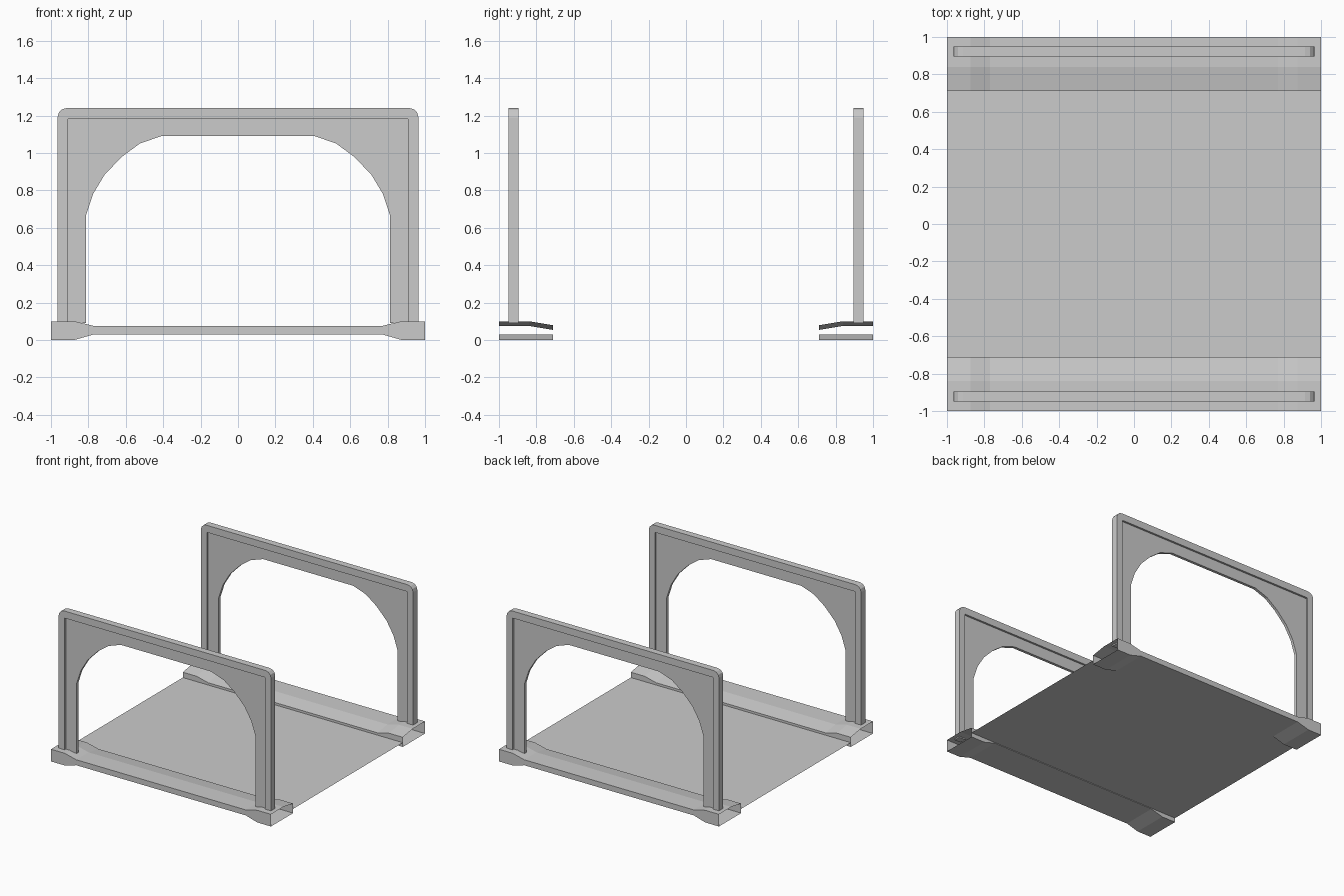
import bpy, bmesh, math

if "Cube" in bpy.data.objects:
    bpy.data.objects.remove(bpy.data.objects["Cube"])


def finish(name, bm, turn=0.0):
    mesh = bpy.data.meshes.new(name)
    bm.to_mesh(mesh)
    bm.free()
    obj = bpy.data.objects.new(name, mesh)
    bpy.context.collection.objects.link(obj)
    obj.rotation_euler.z = turn
    return obj


def plate(name, half, y0, y1, turn):
    """Mirror a half outline (x, z) in x and extrude it from y0 to y1.
    outer runs from the foot up, inner from the top down."""
    outer, inner = half
    outline = ([(-x, z) for x, z in outer] + [(x, z) for x, z in reversed(outer)]
               + list(reversed(inner)) + [(-x, z) for x, z in inner])
    bm = bmesh.new()
    face = bm.faces.new([bm.verts.new((x, y0, z)) for x, z in outline])
    res = bmesh.ops.extrude_face_region(bm, geom=[face])
    moved = [v for v in res["geom"] if isinstance(v, bmesh.types.BMVert)]
    bmesh.ops.translate(bm, verts=moved, vec=(0, y1 - y0, 0))
    if not face.is_valid or len([f for f in bm.faces if len(f.verts) > 4]) < 2:
        bm.faces.new([v for v in bm.verts if abs(v.co.y - y0) < 1e-6])
    bmesh.ops.recalc_face_normals(bm, faces=bm.faces[:])
    return finish(name, bm, turn)


def sill(name, turn):
    """Hollow sill, open at both ends."""
    stations = [(-1, 0, .10), (-.875, 0, .10), (-.77, .03, .075),
                (.77, .03, .075), (.875, 0, .10), (1, 0, .10)]
    bm = bmesh.new()
    rows = []
    for x, b, t in stations:
        section = [(-.712, b), (-1, b), (-1, t), (-.84, t), (-.712, t - .021)]
        rows.append([bm.verts.new((x, y, z)) for y, z in section])
    for p, q in zip(rows, rows[1:]):
        for i in range(5):
            j = (i + 1) % 5
            bm.faces.new((p[i], q[i], q[j], p[j]))
    bmesh.ops.recalc_face_normals(bm, faces=bm.faces[:])
    return finish(name, bm, turn)


# Arch outlines: rounded outer frame, and the opening below the panel
R = 0.05
corner = [(.965 - R + R * math.cos(a), 1.24 - R + R * math.sin(a))
          for a in (math.radians(d) for d in (0, 30, 60, 90))]
rim = ([(.965, .09)] + corner, [(.91, 1.182), (.91, .09)])
panel = ([(.912, .09), (.912, 1.184)],
         [(.41, 1.09), (.525, 1.05), (.62, .98), (.712, .885),
          (.775, .78), (.813, .665), (.813, .09)])

# Front and back ends are the same parts turned half way round
for side, turn in (("front", 0.0), ("back", math.pi)):
    plate(side + "_arch_rim", rim, -.95, -.895, turn)
    plate(side + "_arch_panel", panel, -.934, -.911, turn)
    sill(side + "_sill", turn)

# Thin floor sheet between the sills
bm = bmesh.new()
bm.faces.new([bm.verts.new((x, y, .035)) for x, y in
              ((-1, -.712), (1, -.712), (1, .712), (-1, .712))])
finish("floor", bm)
